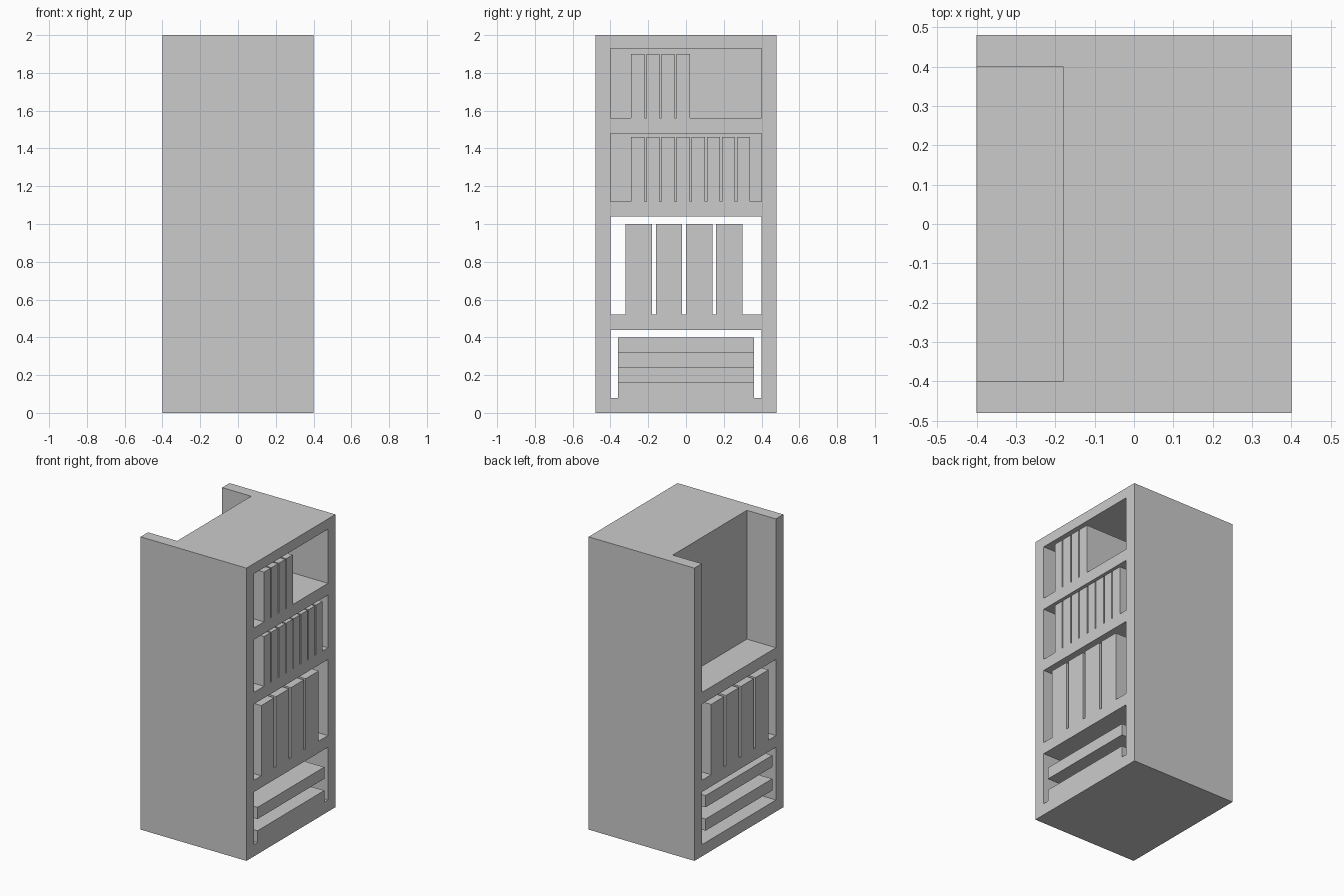
import bpy
import bmesh

cube = bpy.data.objects.get("Cube")
if cube:
    bpy.data.objects.remove(cube, do_unlink=True)

# One plain grey for the whole piece
grey = bpy.data.materials.new("plain_grey")
grey.use_nodes = True
colour = (0.6, 0.6, 0.6, 1)
grey.diffuse_color = colour
grey.node_tree.nodes["Principled BSDF"].inputs["Base Color"].default_value = colour


def box(name, x, y, z):
    """Add a box from its (low, high) range on each axis."""
    bm = bmesh.new()
    bmesh.ops.create_cube(bm, size=1)
    for v in bm.verts:
        v.co = [r[0] if c < 0 else r[1] for c, r in zip(v.co, (x, y, z))]
    mesh = bpy.data.meshes.new(name)
    bm.to_mesh(mesh)
    bm.free()
    mesh.materials.append(grey)
    obj = bpy.data.objects.new(name, mesh)
    bpy.context.collection.objects.link(obj)
    return obj


def cut(target, name, x, y, z):
    """Cut a box-shaped opening with a hidden cutter."""
    cutter = box(name, x, y, z)
    cutter.hide_render = True
    cutter.hide_set(True)
    mod = target.modifiers.new(name, "BOOLEAN")
    mod.operation = "DIFFERENCE"
    mod.solver = "EXACT"
    mod.object = cutter


def book_row(name, count, start, width, gap, x, z):
    """Line up upright books along y."""
    for i in range(count):
        y = start + i * (width + gap)
        box(f"{name}_{i + 1}", x, (y, y + width), z)


SIDE = 0.4      # half width of the cabinet
BACK = -0.1     # inner back of the two upper shelves
INNER = (-0.4, 0.4)

# Cabinet body with shelf openings and a tall recess on the right side
cabinet = box("cabinet", (-SIDE, SIDE), (-0.48, 0.48), (0, 2))
cut(cabinet, "bottom_opening", (-0.5, 0.5), INNER, (0.08, 0.44))
cut(cabinet, "large_book_opening", (-0.5, 0.5), INNER, (0.52, 1.04))
cut(cabinet, "middle_opening", (BACK, 0.5), INNER, (1.12, 1.48))
cut(cabinet, "top_opening", (BACK, 0.5), INNER, (1.56, 1.93))
cut(cabinet, "tall_recess", (-0.5, -0.18), INNER, (1.12, 2.1))

# Upright books
book_row("top_book", 4, -0.29, 0.07, 0.01, (BACK, SIDE), (1.56, 1.9))
book_row("middle_book", 8, -0.29, 0.07, 0.01, (BACK, SIDE), (1.12, 1.46))
book_row("large_book", 4, -0.32, 0.14, 0.02, (-SIDE, SIDE), (0.52, 1.0))

# Flat stack, alternately pushed to either side
for i in range(4):
    z = 0.08 * (i + 1)
    x = (-0.2, SIDE) if i % 2 == 0 else (-SIDE, 0.2)
    box(f"stacked_slab_{i + 1}", x, (-0.36, 0.36), (z, z + 0.08))
